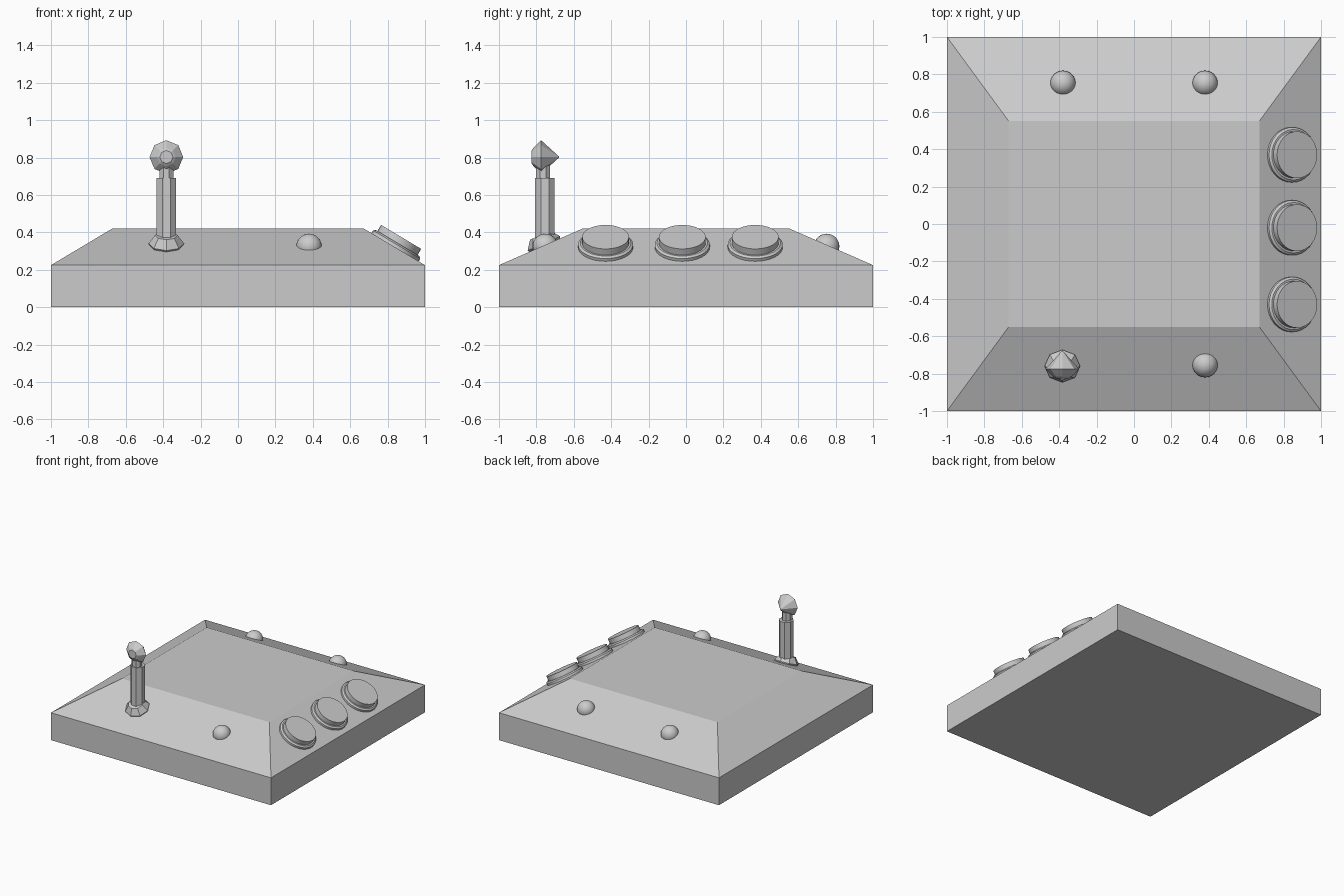
import bpy, bmesh
from math import sin, cos, pi, radians, atan2
from mathutils import Vector

if "Cube" in bpy.data.objects:
    bpy.data.objects.remove(bpy.data.objects["Cube"])

LOW, TOP, TX, TY = 0.225, 0.422, 0.67, 0.55
NORMAL_X = Vector((TOP - LOW, 0, 1 - TX)).normalized()
NORMAL_Y = Vector((0, TOP - LOW, 1 - TY)).normalized()


def finish(name, bm, smooth=False):
    bmesh.ops.remove_doubles(bm, verts=bm.verts, dist=1e-5)
    bmesh.ops.recalc_face_normals(bm, faces=bm.faces)
    mesh = bpy.data.meshes.new(name)
    bm.to_mesh(mesh)
    bm.free()
    ob = bpy.data.objects.new(name, mesh)
    bpy.context.collection.objects.link(ob)
    if smooth:
        bpy.ops.object.select_all(action='DESELECT')
        ob.select_set(True)
        bpy.context.view_layer.objects.active = ob
        bpy.ops.object.shade_smooth_by_angle(angle=radians(35))
    return ob


def loft(bm, rings):
    """Skin a list of point rings and cap both ends."""
    rows = [[bm.verts.new(p) for p in r] for r in rings]
    n = len(rows[0])
    for a, b in zip(rows, rows[1:]):
        for i in range(n):
            j = (i + 1) % n
            bm.faces.new((a[i], a[j], b[j], b[i]))
    bm.faces.new(rows[0][::-1])
    bm.faces.new(rows[-1])


def lathe(name, profile, sides, origin, axis=(0, 0, 1), smooth=False, phase=0.0):
    """Revolve (radius, height) points about an axis through origin."""
    q = Vector((0, 0, 1)).rotation_difference(Vector(axis))
    bm = bmesh.new()
    loft(bm, [[Vector(origin) + q @ Vector((r * cos(2 * pi * (i + phase) / sides),
                                            r * sin(2 * pi * (i + phase) / sides), h))
               for i in range(sides)] for r, h in profile])
    return finish(name, bm, smooth)


def rect(x, y, z):
    return [(-x, -y, z), (x, -y, z), (x, y, z), (-x, y, z)]


# Box with sloped upper sides
bm = bmesh.new()
loft(bm, [rect(1, 1, 0), rect(1, 1, LOW), rect(TX, TY, TOP)])
finish("console_body", bm)

# Stepped round buttons on the right slope
button = [(0.147, -0.005), (0.147, 0.018), (0.135, 0.027), (0.125, 0.027), (0.125, 0.065)]
for i, y in enumerate((-0.43, -0.02, 0.37)):
    lathe(f"round_button_{i + 1}", button, 32, (0.839, y, 0.32), NORMAL_X, True)

# Small domes on the front and back slopes
dome = [(max(0.068 * cos(a * pi / 16), 0.0005), 0.068 * sin(a * pi / 16)) for a in range(9)]
for name, x, s in (("front_dome", 0.38, -1), ("back_dome_left", -0.38, 1),
                   ("back_dome_right", 0.38, 1)):
    axis = (0, s * NORMAL_Y.y, NORMAL_Y.z)
    lathe(name, dome, 24, (x, s * 0.752, 0.325), axis, True)

# Low-poly lever: tilted foot, shaft, neck and faceted knob
LX, LY = -0.383, -0.755
lathe("lever_foot", [(0.085, -0.01), (0.095, 0.012), (0.06, 0.06)], 8,
      (LX, LY, 0.33), (0, -NORMAL_Y.y, NORMAL_Y.z))
lathe("lever_shaft", [(0.056, 0.34), (0.056, 0.69)], 8, (LX, LY, 0), phase=0.5)
lathe("lever_neck", [(0.04, 0.68), (0.04, 0.76)], 8, (LX, LY - 0.01, 0), phase=0.5)
lathe("lever_knob", [(0.004, -0.145), (0.09, -0.05), (0.05, -0.01), (0.035, 0.0)], 8,
      (LX, -0.825, 0.803), (0, -1, 0))
